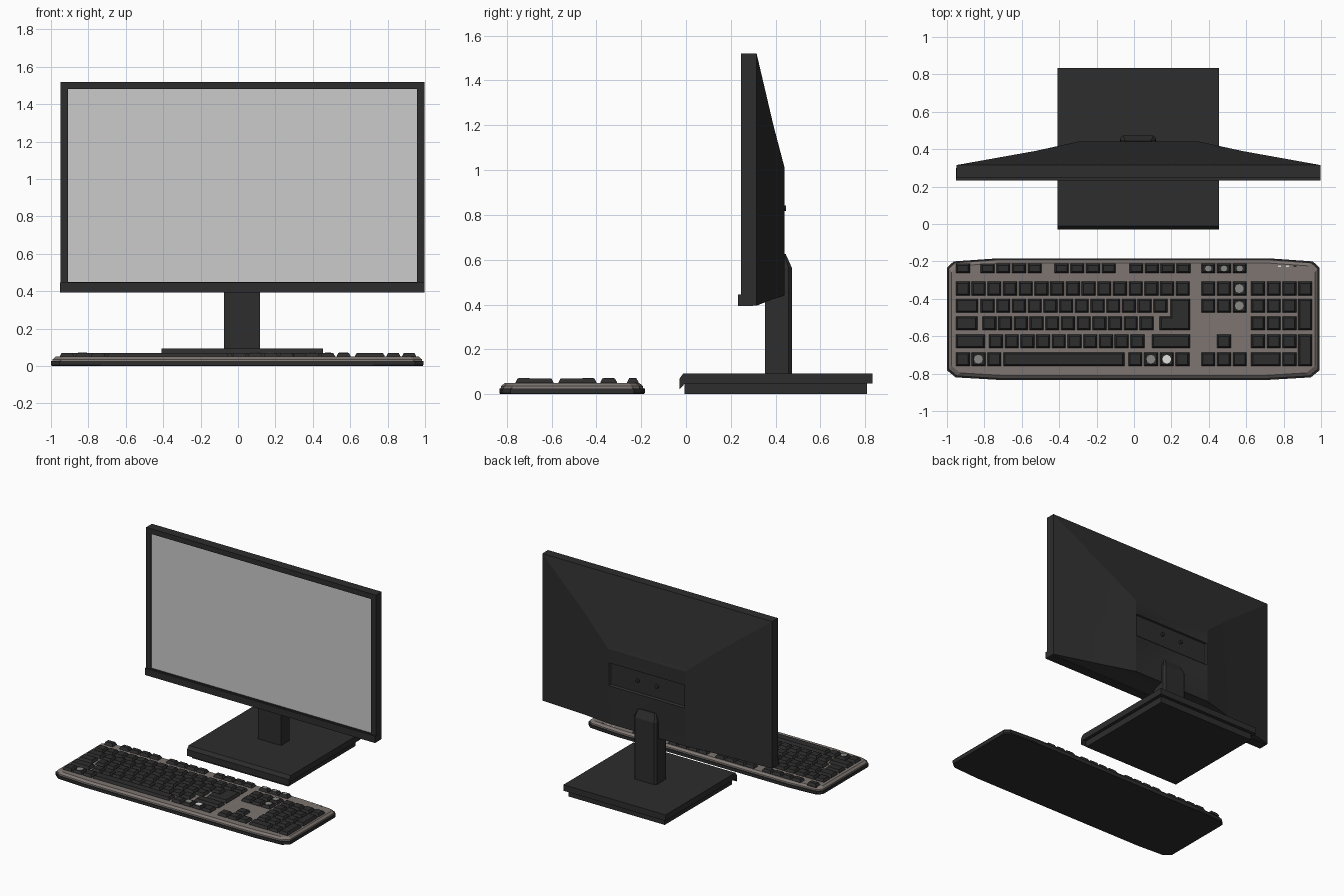
import bpy, bmesh, math
from mathutils import Matrix, Vector

if "Cube" in bpy.data.objects:
    bpy.data.objects.remove(bpy.data.objects["Cube"])


def material(name, rgb):
    m = bpy.data.materials.new(name)
    m.diffuse_color = (*rgb, 1)
    m.use_nodes = True
    m.node_tree.nodes["Principled BSDF"].inputs["Base Color"].default_value = m.diffuse_color
    return m


BLACK = material("black_plastic", (0.026, 0.026, 0.026))
GREY = material("warm_grey_plastic", (0.205, 0.178, 0.165))
SCREEN = material("screen_grey", (0.60, 0.60, 0.60))
MARK = material("mark_grey", (0.25, 0.25, 0.24))
WHITE = material("mark_white", (0.75, 0.75, 0.72))


def add_loft(bm, rings):
    """Skin a list of equal-length point rings and cap both ends."""
    loops = [[bm.verts.new(p) for p in r] for r in rings]
    n = len(loops[0])
    for a, b in zip(loops, loops[1:]):
        for i in range(n):
            j = (i + 1) % n
            bm.faces.new((a[i], a[j], b[j], b[i]))
    bm.faces.new(loops[0][::-1])
    bm.faces.new(loops[-1])


def finish(name, bm, mat, smooth=None):
    bmesh.ops.recalc_face_normals(bm, faces=bm.faces)
    me = bpy.data.meshes.new(name)
    bm.to_mesh(me)
    bm.free()
    ob = bpy.data.objects.new(name, me)
    me.materials.append(mat)
    bpy.context.collection.objects.link(ob)
    if smooth:
        bpy.ops.object.select_all(action='DESELECT')
        ob.select_set(True)
        bpy.context.view_layer.objects.active = ob
        bpy.ops.object.shade_smooth_by_angle(angle=math.radians(smooth))
    return ob


def loft(name, rings, mat, smooth=None):
    bm = bmesh.new()
    add_loft(bm, rings)
    return finish(name, bm, mat, smooth)


def rect_xy(x0, x1, y0, y1, z, d=0.0):
    return [(x0 + d, y0 + d, z), (x1 - d, y0 + d, z), (x1 - d, y1 - d, z), (x0 + d, y1 - d, z)]


def rect_xz(x0, x1, z0, z1, y):
    return [(x0, y, z0), (x1, y, z0), (x1, y, z1), (x0, y, z1)]


def box(name, x0, x1, y0, y1, z0, z1, mat):
    return loft(name, [rect_xy(x0, x1, y0, y1, z0), rect_xy(x0, x1, y0, y1, z1)], mat)


# --- Monitor: recessed back panel, bulging back, rim, bezel, screen recess
loft("monitor_housing", [
    rect_xz(-0.285, 0.335, 0.74, 0.90, 0.428),
    rect_xz(-0.295, 0.345, 0.73, 0.905, 0.439),
    rect_xz(-0.30, 0.35, 0.44, 1.01, 0.440),
    rect_xz(-0.53, 0.58, 0.425, 1.20, 0.390),
    rect_xz(-0.95, 0.997, 0.395, 1.52, 0.315),
    rect_xz(-0.95, 0.997, 0.395, 1.52, 0.245),
    rect_xz(-0.91, 0.957, 0.45, 1.48, 0.245),
    rect_xz(-0.91, 0.957, 0.45, 1.48, 0.260)], BLACK, 15)
box("screen", -0.91, 0.957, 0.254, 0.262, 0.45, 1.48, SCREEN)
box("monitor_chin", -0.951, 0.998, 0.232, 0.30, 0.394, 0.446, BLACK)

# Screws in the back panel
bm = bmesh.new()
for x in (-0.06, 0.105):
    bmesh.ops.create_cone(bm, cap_ends=True, segments=12, radius1=0.013, radius2=0.013, depth=0.022,
                          matrix=Matrix.Translation((x, 0.436, 0.83)) @ Matrix.Rotation(math.pi / 2, 4, 'X'))
finish("back_screws", bm, BLACK)


# --- Stand: column with chamfered rear edges and sloped top
def column(x0, x1, y0, y1, z, c):
    return [(x0, y0, z), (x1, y0, z), (x1, y1 - c, z), (x1 - c, y1, z), (x0 + c, y1, z), (x0, y1 - c, z)]


loft("stand_column", [column(-0.075, 0.118, 0.352, 0.472, 0.08, 0.015),
                      column(-0.075, 0.118, 0.352, 0.472, 0.565, 0.015),
                      column(-0.055, 0.098, 0.352, 0.445, 0.625, 0.008)], BLACK)

# Base: plate with a hanging front lip, over a smaller foot
side = [(-0.012, 0.093), (-0.03, 0.068), (-0.03, 0.02), (-0.006, 0.047), (0.833, 0.047), (0.833, 0.093)]
loft("stand_base", [[(x, y, z) for y, z in side] for x in (-0.41, 0.455)], BLACK)
box("stand_foot", -0.385, 0.43, -0.006, 0.807, 0.0, 0.05, BLACK)

# --- Keyboard body: one mirrored outline used for tray and top cover
CENTRE = Vector((-0.004, -0.508))
half = [(0.73, -0.325), (0.95, -0.312), (0.995, -0.275), (0.995, 0.275), (0.96, 0.308), (0.73, 0.324)]
outline = half + [(-x, y) for x, y in reversed(half)]


def outline_ring(z, d):
    return [(CENTRE.x + x - math.copysign(d, x), CENTRE.y + y - math.copysign(d, y), z) for x, y in outline]


loft("keyboard_tray", [outline_ring(0, 0.004), outline_ring(0.006, 0), outline_ring(0.026, 0)], BLACK)
loft("keyboard_cover", [outline_ring(0.024, 0.006), outline_ring(0.036, 0.008),
                        outline_ring(0.050, 0.024)], GREY)

# --- Keys: tapered caps laid out in rows, back to front
ROWS = [(-0.263, -0.212), (-0.382, -0.308), (-0.474, -0.400),
        (-0.568, -0.494), (-0.664, -0.592), (-0.760, -0.686)]
PITCH, W = 0.084, 0.074
TOP = 0.071
keys = bmesh.new()


def key(x0, x1, row, last=None):
    y0, y1 = ROWS[row if last is None else last][0], ROWS[row][1]
    add_loft(keys, [rect_xy(x0, x1, y0, y1, 0.045), rect_xy(x0, x1, y0, y1, 0.054),
                    rect_xy(x0, x1, y0, y1, TOP, 0.009)])


def run(x, row, count):
    for i in range(count):
        key(x + i * PITCH, x + i * PITCH + W, row)


# Function row
run(-0.952, 0, 1)
for x in (-0.82, -0.424, -0.025):
    run(x, 0, 4)
# Main block
run(-0.952, 1, 15)
key(-0.952, -0.834, 2)
run(-0.82, 2, 12)
key(-0.952, -0.838, 3)
run(-0.81, 3, 11)
key(-0.952, -0.797, 4)
run(-0.775, 4, 10)
key(0.096, 0.300, 4)
run(-0.952, 5, 3)
key(-0.698, -0.052, 5)
run(-0.030, 5, 4)
# Tall enter key with its wider lower part
key(0.195, 0.300, 2, 3)
key(0.137, 0.300, 3)
# Navigation block and arrows
for r in (0, 1, 2, 5):
    run(0.36, r, 3)
run(0.444, 4, 1)
# Number pad
run(0.626, 1, 4)
for r in (2, 3, 4):
    run(0.626, r, 3)
key(0.626, 0.784, 5)
run(0.794, 5, 1)
key(0.878, 0.952, 2, 3)
key(0.878, 0.952, 4, 5)
finish("keys", keys, BLACK)


# --- Pale printed patches on some keys, and indicator lights
def patches(name, spots, radius, mat):
    bm = bmesh.new()
    for x, y in spots:
        bmesh.ops.create_cone(bm, cap_ends=True, segments=8, radius1=radius, radius2=radius,
                              depth=0.002, matrix=Matrix.Translation((x, y, TOP + 0.0005)))
    finish(name, bm, mat)


patches("grey_key_patches", [(-0.832, -0.723), (0.090, -0.723), (0.563, -0.345), (0.563, -0.437)], 0.024, MARK)
patches("small_key_patches", [(0.397, -0.238), (0.481, -0.238), (0.565, -0.238)], 0.017, MARK)
patches("white_key_patch", [(0.175, -0.723)], 0.024, WHITE)
for i, m in enumerate((WHITE, WHITE, BLACK)):
    x = 0.77 + i * 0.042
    box(f"indicator_light_{i + 1}", x, x + 0.016, -0.229, -0.221, 0.048, 0.052, m)
